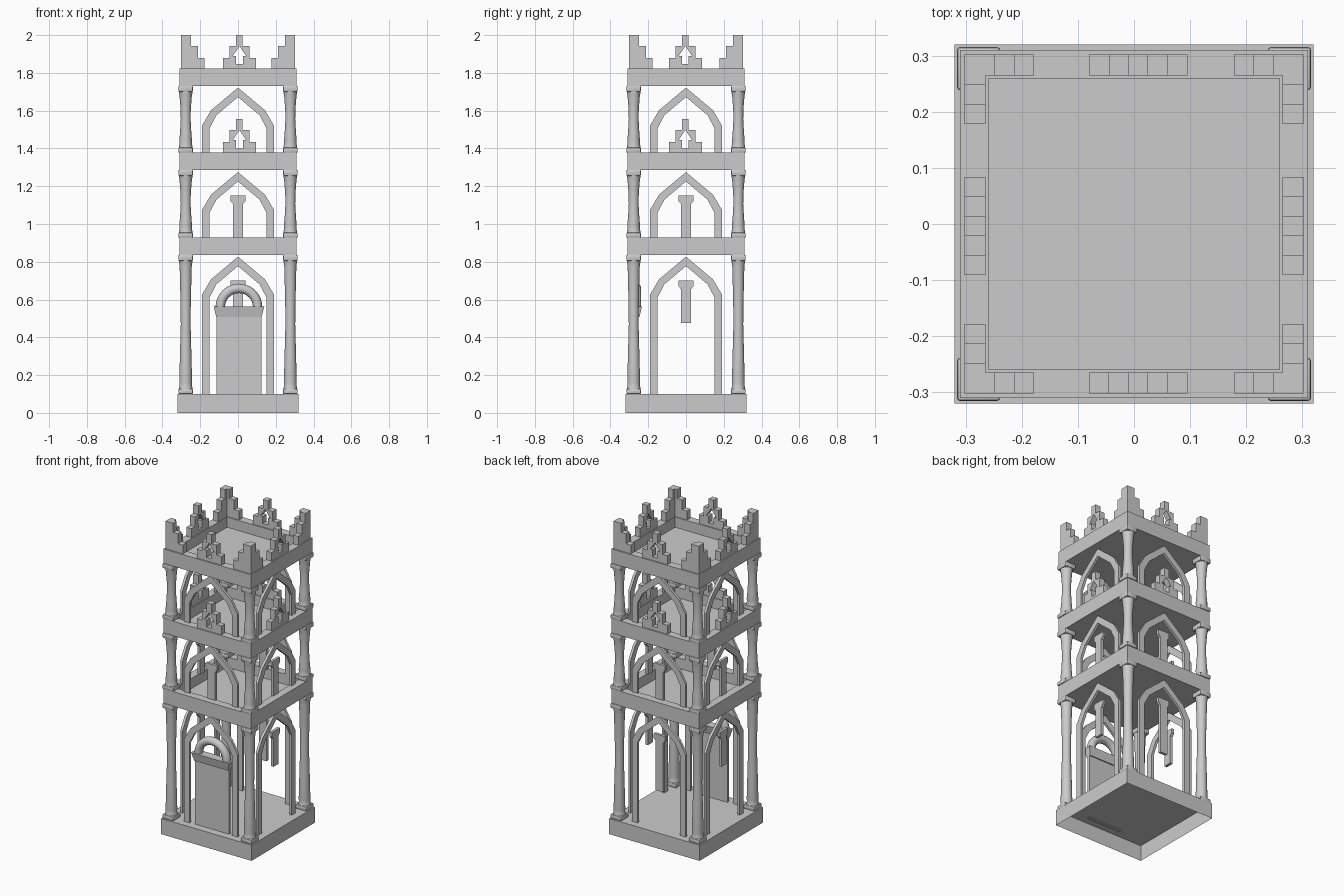
import bpy, bmesh, math
from mathutils import Matrix, Vector

if "Cube" in bpy.data.objects:
    bpy.data.objects.remove(bpy.data.objects["Cube"])

def add_object(name, bm, smooth=False):
    bmesh.ops.recalc_face_normals(bm, faces=bm.faces)
    for f in bm.faces:
        f.smooth = False
    me = bpy.data.meshes.new(name)
    bm.to_mesh(me)
    bm.free()
    ob = bpy.data.objects.new(name, me)
    bpy.context.collection.objects.link(ob)
    if smooth:
        bpy.ops.object.select_all(action='DESELECT')
        ob.select_set(True)
        bpy.context.view_layer.objects.active = ob
        bpy.ops.object.shade_smooth_by_angle(angle=math.radians(40))
    return ob

def box(half, z0, z1, loc=(0, 0)):
    bm = bmesh.new()
    bmesh.ops.create_cube(bm, size=1)
    bmesh.ops.scale(bm, vec=(2 * half, 2 * half, z1 - z0), verts=bm.verts)
    bmesh.ops.translate(bm, vec=(loc[0], loc[1], (z0 + z1) / 2), verts=bm.verts)
    return bm

def plate(name, loops, side, dist, depth, shift=0.0):
    """Extruded outline (with optional holes) standing on one side of the tower."""
    cu = bpy.data.curves.new(name, 'CURVE')
    cu.dimensions, cu.fill_mode, cu.extrude = '2D', 'BOTH', depth / 2
    for loop in loops:
        sp = cu.splines.new('POLY')
        sp.points.add(len(loop) - 1)
        for p, (u, z) in zip(sp.points, loop):
            p.co = (u, z, 0, 1)
        sp.use_cyclic_u = True
    tmp = bpy.data.objects.new(name + "_curve", cu)
    bpy.context.collection.objects.link(tmp)
    dg = bpy.context.evaluated_depsgraph_get()
    me = bpy.data.meshes.new_from_object(tmp.evaluated_get(dg))
    bpy.data.objects.remove(tmp)
    me.transform(Matrix.Rotation(side * math.pi / 2, 4, 'Z')
                 @ Matrix.Translation((shift, -dist, 0))
                 @ Matrix.Rotation(math.pi / 2, 4, 'X'))
    bm = bmesh.new()
    bm.from_mesh(me)
    bmesh.ops.remove_doubles(bm, verts=bm.verts, dist=1e-5)
    return add_object(name, bm)

def mirrored(half):
    return half + [(-u, z) for u, z in reversed(half) if abs(u) > 1e-6]

# Base: open underneath
bm = box(0.32, 0, 0.10)
under = [f for f in bm.faces if f.calc_center_median().z < 0.01]
bmesh.ops.delete(bm, geom=under, context='FACES_ONLY')
add_object("base", bm)

# Floor bands with a sunken floor
for i, z in enumerate((0.835, 1.285, 1.73)):
    bm = box(0.31, z, z + 0.093)
    top = [f for f in bm.faces if f.calc_center_median().z > z + 0.09]
    bmesh.ops.inset_region(bm, faces=top, thickness=0.051, use_even_offset=True)
    ex = bmesh.ops.extrude_discrete_faces(bm, faces=top)
    vs = {v for f in ex['faces'] for v in f.verts}
    bmesh.ops.translate(bm, vec=(0, 0, -0.065), verts=list(vs))
    add_object(f"floor_band_{i + 1}", bm)

# Corner columns: turned shaft between bevelled square blocks
STOREYS = ((0.10, 0.835), (0.928, 1.285), (1.378, 1.73))

def shaft(z0, z1, loc, n=20):
    h = z1 - z0
    prof = [(0.036, z0 + 0.02), (0.036, z0 + 0.034), (0.033, z0 + 0.042),
            (0.034, z0 + 0.06), (0.030, z0 + 0.3 * h), (0.026, z0 + 0.5 * h),
            (0.027, z0 + 0.65 * h), (0.032, z1 - 0.06), (0.034, z1 - 0.045),
            (0.036, z1 - 0.035), (0.036, z1 - 0.02)]
    bm = bmesh.new()
    rings = [[bm.verts.new((loc[0] + r * math.cos(2 * math.pi * k / n),
                            loc[1] + r * math.sin(2 * math.pi * k / n), z))
              for k in range(n)] for r, z in prof]
    for a, b in zip(rings, rings[1:]):
        for k in range(n):
            bm.faces.new((a[k], a[(k + 1) % n], b[(k + 1) % n], b[k]))
    return bm

for s, (z0, z1) in enumerate(STOREYS):
    for cx in (-1, 1):
        for cy in (-1, 1):
            loc = (0.277 * cx, 0.277 * cy)
            add_object(f"column_shaft_{s + 1}", shaft(z0, z1, loc), True)
            for nm, a, b in (("foot", z0, z0 + 0.027),
                             ("capital", z1 - 0.03, z1 + 0.002)):
                bm = box(0.0385, a, b, loc)
                bmesh.ops.bevel(bm, geom=bm.edges[:], offset=0.006, segments=2,
                                profile=0.5, affect='EDGES')
                add_object(f"column_{nm}_{s + 1}", bm, True)

# Pointed arches on every side of each storey
for s, (z0, _) in enumerate(STOREYS):
    apex = (0.827, 1.275, 1.722)[s]
    outer = mirrored([(0.19, z0), (0.19, apex - 0.20), (0.143, apex - 0.12), (0, apex)])
    inner = mirrored([(0.15, z0), (0.15, apex - 0.215), (0.115, apex - 0.147), (0, apex - 0.05)])
    for k in range(4):
        plate(f"arch_{s + 1}", [outer + inner[::-1]], k, 0.267, 0.016)

# Flared posts
def post(side, top, bottom):
    half = [(0.026, bottom), (0.026, top - 0.045), (0.04, top - 0.03), (0.04, top)]
    plate("post", [mirrored(half)], side, 0.260, 0.018)

for k in range(4):
    post(k, 1.152, 0.925)
post(1, 0.70, 0.475)
post(2, 0.70, 0.34)
post(3, 0.70, 0.475)

# Stepped battlements with an arrow-shaped opening
STEP = 0.035
SHIFT = (0.0075, -0.0035, -0.0075, 0.0035)
for z in (1.375, 1.82):
    a, b, c = z + 0.06, z + 0.122, z + 0.18
    steps = mirrored([(2.5 * STEP, z), (2.5 * STEP, a), (1.5 * STEP, a), (1.5 * STEP, b),
                      (0.5 * STEP, b), (0.5 * STEP, c)])
    arrow = mirrored([(0.018, z + 0.026), (0.018, z + 0.07), (0.035, z + 0.07), (0, z + 0.122)])
    for k in range(4):
        plate("battlement", [steps, arrow], k, 0.2835, 0.037, SHIFT[k])

# Stepped corner battlements: both ends of each side
for k in range(4):
    for m in (-1, 1):
        prof = [(0.302, 1.82), (0.302, 2.0), (0.248, 2.0), (0.248, 1.942),
                (0.213, 1.942), (0.213, 1.88), (0.178, 1.88), (0.178, 1.82)]
        plate("corner_battlement", [[(m * u, z) for u, z in prof]], k, 0.2835, 0.037)

# Door, lintel and half-ring hood
DX, DY = 0.005, 0.262
plate("door", [mirrored([(0.12, 0.095), (0.12, 0.53)])], 0, DY, 0.018, DX)

bm = box(0.5, 0, 1)
for v in bm.verts:
    hi = v.co.z > 0.5
    w, d = (0.134, 0.028) if hi else (0.120, 0.016)
    v.co = Vector((DX + math.copysign(w, v.co.x), -DY + math.copysign(d, v.co.y),
                   0.562 if hi else 0.508))
add_object("door_lintel", bm)

bm = bmesh.new()
rings = []
for i in range(17):
    t = math.pi * i / 16
    rings.append([])
    for j in range(12):
        p = 2 * math.pi * j / 12
        r = 0.099 + 0.025 * math.cos(p)
        rings[-1].append(bm.verts.new((DX + r * math.cos(t), -DY + 0.025 * math.sin(p),
                                       0.56 + r * math.sin(t))))
for a, b in zip(rings, rings[1:]):
    for j in range(12):
        bm.faces.new((a[j], a[(j + 1) % 12], b[(j + 1) % 12], b[j]))
add_object("door_hood", bm, True)
